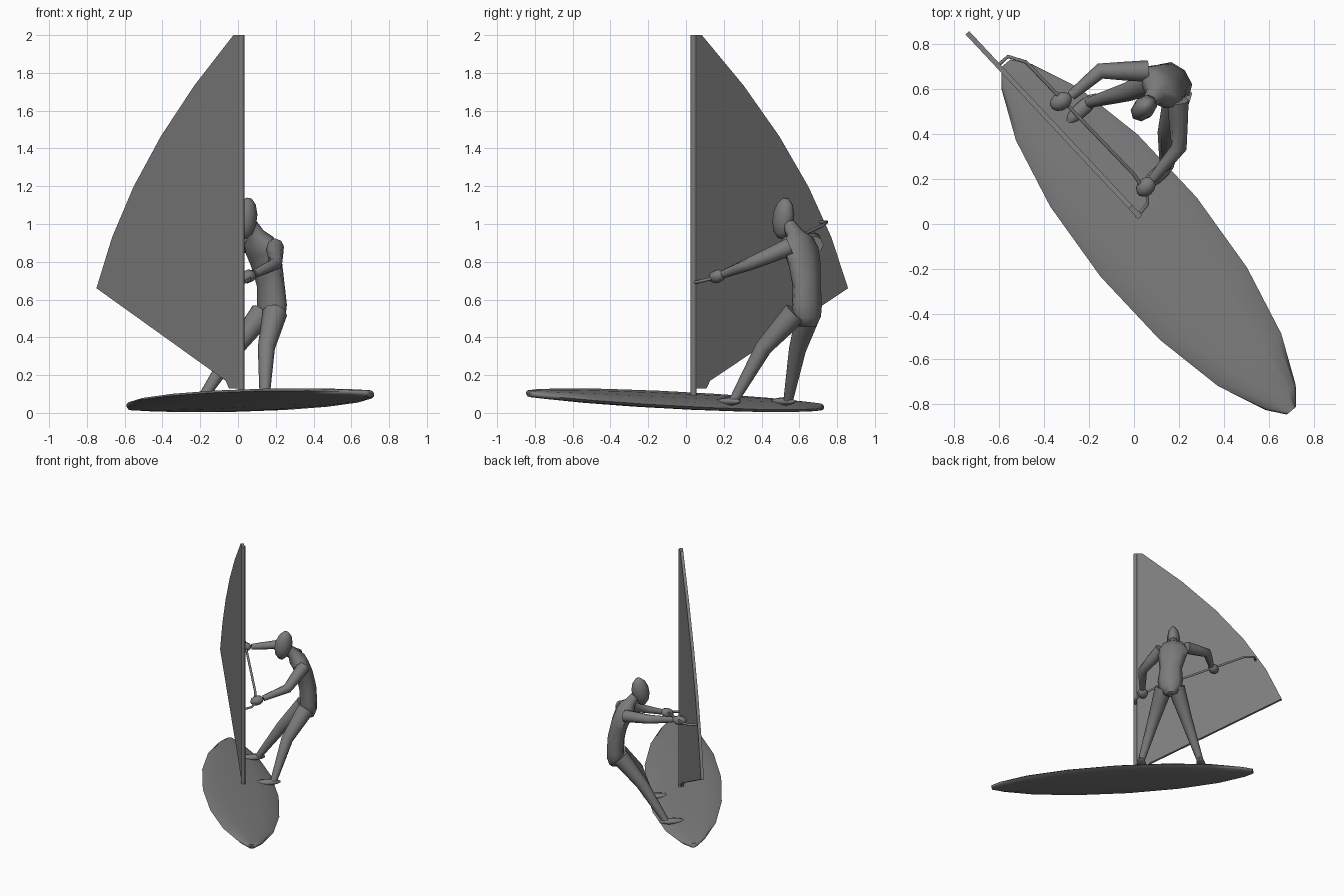
import bpy, bmesh, math
from mathutils import Vector

if "Cube" in bpy.data.objects:
    bpy.data.objects.remove(bpy.data.objects["Cube"])

colour = (.2, .2, .2, 1)
grey = bpy.data.materials.new("plain grey")
grey.use_nodes = True
grey.diffuse_color = colour
grey.node_tree.nodes["Principled BSDF"].inputs["Base Color"].default_value = colour

up = Vector((0, 0, 1))
aft = Vector((-.684, .73, 0))       # direction of the sail and of the shoulders
mast_foot = Vector((.018, .04, .085))


def finish(name, bm, sharp_angle):
    """Turn the bmesh into a named, smooth shaded object."""
    bmesh.ops.recalc_face_normals(bm, faces=bm.faces)
    mesh = bpy.data.meshes.new(name)
    bm.to_mesh(mesh)
    bm.free()
    mesh.materials.append(grey)
    mesh.shade_smooth()
    mesh.set_sharp_from_angle(angle=math.radians(sharp_angle))
    bpy.context.collection.objects.link(bpy.data.objects.new(name, mesh))


def skin(name, rings):
    """Bridge rings of equal length into a closed skin."""
    bm = bmesh.new()
    rows = [[bm.verts.new(point) for point in ring] for ring in rings]
    for lower, upper in zip(rows, rows[1:]):
        for i in range(len(lower)):
            bm.faces.new((lower[i - 1], lower[i], upper[i], upper[i - 1]))
    bm.faces.new(rows[0])
    bm.faces.new(rows[-1])
    finish(name, bm, 65)


def circle(sides):
    return [(math.cos(k * math.tau / sides), math.sin(k * math.tau / sides)) for k in range(sides)]


def tube(name, points, widths, depths, side=aft, sides=8):
    """Oval tube along a path; its width lies towards the side direction."""
    points = [Vector(point) for point in points]
    befores = points[:1] + points[:-1]
    afters = points[1:] + points[-1:]
    rings = []
    for point, before, after, width, depth in zip(points, befores, afters, widths, depths):
        along = (after - before).normalized()
        across = (side - along * side.dot(along)).normalized()
        through = along.cross(across)
        rings.append([point + across * width * c + through * depth * s for c, s in circle(sides)])
    skin(name, rings)


def limb(name, root, joint, tip, thick, thin, side=aft):
    """Two-segment limb that tapers evenly from root to tip."""
    root, joint, tip = Vector(root), Vector(joint), Vector(tip)
    path = [root, root.lerp(joint, .5), joint, joint.lerp(tip, .5), tip]
    radii = [thick + (thin - thick) * k / 4 for k in range(5)]
    tube(name, path, radii, radii, side)


def pod(name, start, end, width, depth, side=aft):
    """Rounded lump between two points."""
    start, end = Vector(start), Vector(end)
    angles = [math.pi * (k + .5) / 6 for k in range(6)]
    path = [start.lerp(end, (1 - math.cos(a)) / 2) for a in angles]
    tube(name, path, [width * math.sin(a) for a in angles],
         [depth * math.sin(a) for a in angles], side)


# Board: pointed oval, pitched nose-up and rolled towards the rider
centre = Vector((.065, -.058, .067))
nose = Vector((.635, -.7725, .035))
rail = Vector((.7725, .635, -.14))
board_rings = []
for k in range(9):
    reach = math.cos(math.pi * k / 8)
    fullness = max(1 - reach ** 2, .02) ** .6
    board_rings.append([centre + nose * reach + rail * .277 * fullness * c
                        + up * s * (.016 + .02 * fullness) for c, s in circle(12)])
skin("board", board_rings)

# Mast
tube("mast", [mast_foot, mast_foot + up * 1.915], [.016] * 2, [.016] * 2)

# Sail: flat panel with a curved trailing edge
bm = bmesh.new()
edge = [(0, 2)]
for k in range(6):
    drop = 1.34 * k / 5
    edge.append((.05 + 1.22 * drop - .32 * drop ** 2, 2 - drop))
edge += [(.11, .17), (.085, .13), (0, .13)]
half_sail = aft.cross(up) * .011
panel = bm.faces.new([bm.verts.new(Vector((*mast_foot.xy, height)) + aft * reach - half_sail)
                      for reach, height in edge])
extruded = bmesh.ops.extrude_face_region(bm, geom=[panel])["geom"]
bmesh.ops.translate(bm, vec=half_sail * 2,
                    verts=[part for part in extruded if isinstance(part, bmesh.types.BMVert)])
finish("sail", bm, 30)

# Boom: bowed out from the mast and back to the trailing edge
boom_path = [(.02, .04, .69), (.06, .09, .7), (.06, .13, .71), (0, .22, .755),
             (-.48, .72, .99), (-.56, .745, 1.01), (-.6, .71, 1.01)]
boom_radii = [.009] * len(boom_path)
tube("boom", boom_path, boom_radii, boom_radii, up, 6)

# Rider's torso: the spine curves forward from the hips to the neck
spine, widths = [], []
for height, width in [(.46, .05), (.51, .085), (.57, .096), (.68, .085), (.79, .105),
                      (.86, .12), (.91, .1), (.95, .045), (1, .034)]:
    lean = abs(height - .57)
    spine.append((.18 - .6 * lean ** 2, .64 - 1.2 * lean ** 3, height))
    widths.append(width)
tube("torso", spine, widths, [min(width, .063) for width in widths])
pod("head", (.03, .5, .92), (.058, .53, 1.14), .05, .065)

# Arms and hands
for side, shoulder, elbow, wrist, palm in [
        ("left", (.195, .55, .88), (.2, .34, .79), (.085, .2, .735), (.02, .13, .71)),
        ("right", (.06, .68, .89), (-.15, .68, .92), (-.28, .57, .91), (-.37, .52, .905))]:
    limb(side + "_arm", shoulder, elbow, wrist, .048, .022, up)
    pod(side + "_hand", wrist, palm, .036, .04, up)

# Legs and feet
toe = Vector((-.1, -.09, 0))
for side, hip, knee, ankle in [
        ("left", (.195, .58, .53), (.15, .41, .345), (.14, .25, .06)),
        ("right", (.13, .65, .53), (-.02, .59, .335), (-.2, .54, .06))]:
    limb(side + "_leg", hip, knee, ankle, .066, .025)
    pod(side + "_foot", Vector(ankle) - toe * .4, Vector(ankle) + toe, .034, .022)
